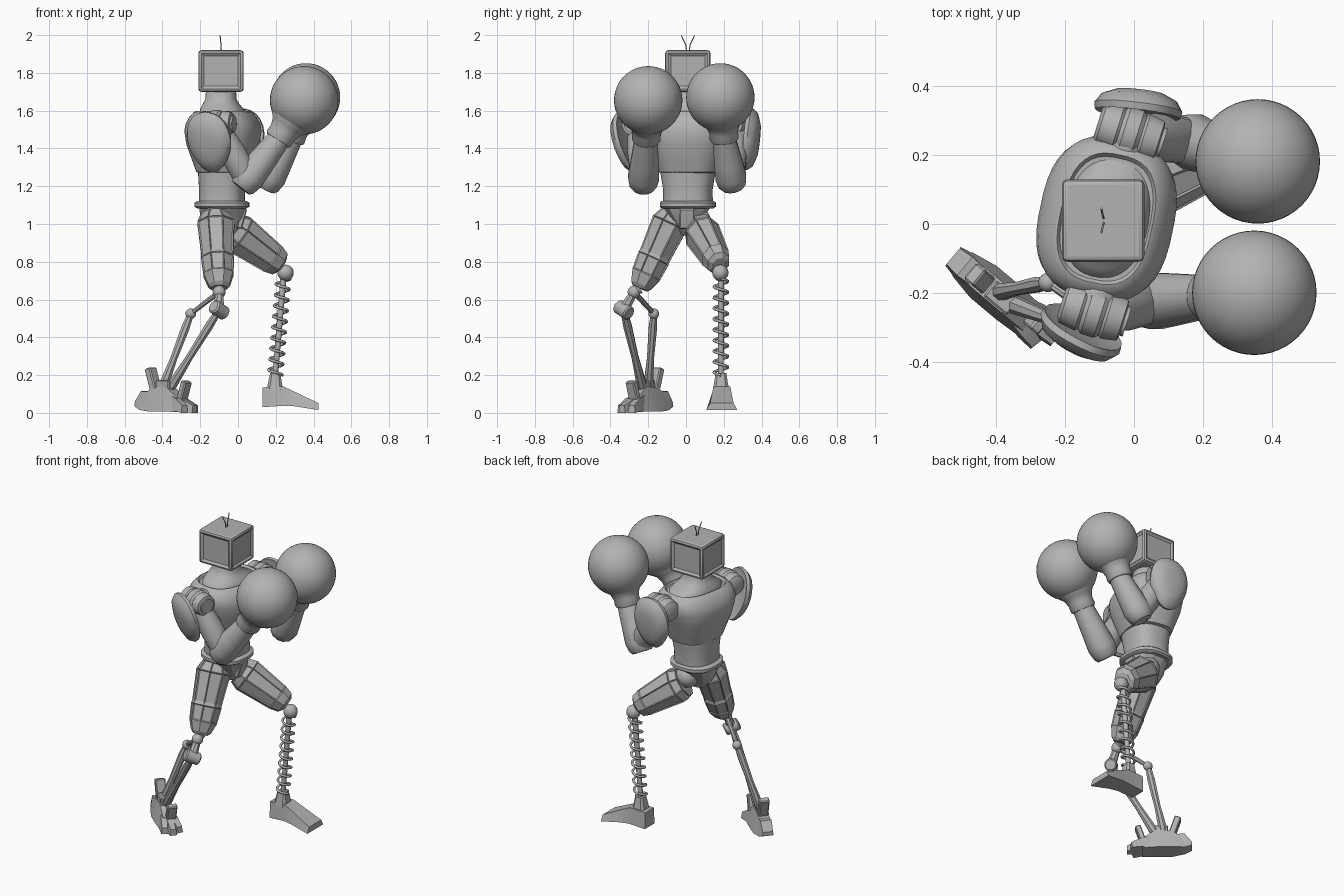
import bpy, bmesh, math
from mathutils import Vector, Matrix

cube = bpy.data.objects.get("Cube")
if cube:
    bpy.data.objects.remove(cube, do_unlink=True)

grey = bpy.data.materials.new("plain_grey")
grey.use_nodes = True
GREY = (0.45, 0.45, 0.45, 1)
grey.diffuse_color = GREY
grey.node_tree.nodes["Principled BSDF"].inputs["Base Color"].default_value = GREY


def shade(obj, angle=35):
    bpy.ops.object.select_all(action='DESELECT')
    obj.select_set(True)
    bpy.context.view_layer.objects.active = obj
    bpy.ops.object.shade_smooth_by_angle(angle=math.radians(angle))


def finish(name, bm, angle=35):
    bmesh.ops.recalc_face_normals(bm, faces=bm.faces[:])
    mesh = bpy.data.meshes.new(name)
    bm.to_mesh(mesh)
    bm.free()
    obj = bpy.data.objects.new(name, mesh)
    bpy.context.collection.objects.link(obj)
    mesh.materials.append(grey)
    shade(obj, angle)
    return obj


def oval(c, u, v, a, b, n, p=2):
    # superellipse ring; p = 2 is an ellipse, higher is boxier
    ring = []
    for i in range(n):
        t = math.tau * (i + 0.5) / n
        cs, sn = math.cos(t), math.sin(t)
        x = math.copysign(abs(cs) ** (2 / p), cs)
        y = math.copysign(abs(sn) ** (2 / p), sn)
        ring.append(c + u * a * x + v * b * y)
    return ring


def skin(name, rings, angle=35, panels=False):
    bm = bmesh.new()
    loops = [[bm.verts.new(p) for p in ring] for ring in rings]
    n = len(loops[0])
    sides = [bm.faces.new((lo[i], lo[(i + 1) % n], hi[(i + 1) % n], hi[i]))
             for lo, hi in zip(loops, loops[1:]) for i in range(n)]
    bm.faces.new(loops[0])
    bm.faces.new(loops[-1])
    bmesh.ops.recalc_face_normals(bm, faces=bm.faces[:])
    if panels:
        big = [f for f in sides if f.calc_area() > 0.004]
        bmesh.ops.inset_individual(bm, faces=big, thickness=0.008, depth=-0.005)
    return finish(name, bm, angle)


def limb(name, p0, p1, profile, n=16, flat=1, ref=(0, 1, 0), angle=35, panels=False):
    # tapered body along an axis, profile = (fraction, radius)
    p0, p1 = Vector(p0), Vector(p1)
    d = (p1 - p0).normalized()
    u = d.cross(Vector(ref)).normalized()
    v = d.cross(u)
    return skin(name, [oval(p0.lerp(p1, t), u, v, r, r * flat, n) for t, r in profile], angle, panels)


def stack(name, levels, yaw=0, n=40, p=2.5, angle=35):
    # horizontal rings, levels = (x, y, z, half depth, half width)
    m = Matrix.Rotation(math.radians(yaw), 3, 'Z')
    u, v = m @ Vector((1, 0, 0)), m @ Vector((0, 1, 0))
    return skin(name, [oval(Vector(l[:3]), u, v, l[3], l[4], n, p) for l in levels], angle)


def ball(name, c, r, seg=24):
    bm = bmesh.new()
    bmesh.ops.create_uvsphere(bm, u_segments=seg, v_segments=seg // 2, radius=r)
    bmesh.ops.translate(bm, vec=Vector(c), verts=bm.verts)
    return finish(name, bm, 60)


def box(name, c, size, yaw=0, tilt=0, bevel=0.006):
    bm = bmesh.new()
    bmesh.ops.create_cube(bm, size=1)
    bmesh.ops.scale(bm, vec=Vector(size), verts=bm.verts)
    bmesh.ops.bevel(bm, geom=bm.edges[:], offset=bevel, segments=1, affect='EDGES')
    rot = Matrix.Rotation(math.radians(yaw), 4, 'Z') @ Matrix.Rotation(math.radians(tilt), 4, 'Y')
    bmesh.ops.transform(bm, matrix=Matrix.Translation(c) @ rot, verts=bm.verts)
    return finish(name, bm, 20)


def wire(name, pts, r):
    cu = bpy.data.curves.new(name, 'CURVE')
    cu.dimensions, cu.bevel_depth, cu.bevel_resolution = '3D', r, 2
    cu.use_fill_caps = True
    sp = cu.splines.new('POLY')
    sp.points.add(len(pts) - 1)
    for q, p in zip(sp.points, pts):
        q.co = (*p, 1)
    cu.materials.append(grey)
    obj = bpy.data.objects.new(name, cu)
    bpy.context.collection.objects.link(obj)
    bpy.ops.object.select_all(action='DESELECT')
    obj.select_set(True)
    bpy.context.view_layer.objects.active = obj
    bpy.ops.object.convert(target='MESH')
    shade(bpy.context.view_layer.objects.active, 50)


def foot(name, origin, yaw, sections):
    # sections = (forward, bottom, top, half width below, half width above)
    m = Matrix.Rotation(math.radians(yaw), 3, 'Z')
    rings = [[Vector(origin) + m @ Vector(q) for q in
              ((f, -wb, lo), (f, wb, lo), (f, wt, hi), (f, -wt, hi))]
             for f, lo, hi, wb, wt in sections]
    return skin(name, rings, 20)


# Head: chamfered box with a shallow mitred panel on every side
bm = bmesh.new()
bmesh.ops.create_cube(bm, size=1)
bmesh.ops.scale(bm, vec=(0.24, 0.24, 0.22), verts=bm.verts)
bmesh.ops.bevel(bm, geom=bm.edges[:], offset=0.016, segments=2, profile=0.5, affect='EDGES')
bmesh.ops.recalc_face_normals(bm, faces=bm.faces[:])
walls = [f for f in bm.faces if f.calc_area() > 0.02 and abs(f.normal.z) < 0.1]
bmesh.ops.inset_individual(bm, faces=walls, thickness=0.02, depth=-0.01)
bmesh.ops.translate(bm, vec=(-0.09, 0.01, 1.81), verts=bm.verts)
finish("head", bm, 20)
for s, side in ((1, "left"), (-1, "right")):
    wire(side + "_antenna", [(-0.088, 0.01 + s * 0.006, 1.91), (-0.09, 0.01 + s * 0.012, 1.95),
                             (-0.095, 0.01 + s * 0.035, 1.998)], 0.003)

# Torso
C = (-0.08, 0.015)
stack("neck", [(*C, 1.56, 0.125, 0.178), (*C, 1.585, 0.122, 0.172), (-0.085, 0.01, 1.61, 0.112, 0.14),
               (-0.09, 0.01, 1.635, 0.095, 0.103), (-0.09, 0.01, 1.66, 0.082, 0.083),
               (-0.09, 0.01, 1.72, 0.078, 0.078)], -11, p=2.3)
stack("chest", [(*C, 1.27, 0.12, 0.14), (*C, 1.275, 0.135, 0.158), (*C, 1.34, 0.158, 0.18),
                (*C, 1.42, 0.186, 0.207), (*C, 1.49, 0.196, 0.23), (*C, 1.53, 0.188, 0.238),
                (*C, 1.565, 0.168, 0.228), (*C, 1.592, 0.145, 0.203), (*C, 1.597, 0.135, 0.19),
                (*C, 1.585, 0.127, 0.18)], -12, p=2.7)
stack("abdomen", [(-0.085, 0.01, 1.1, 0.122, 0.132), (-0.085, 0.01, 1.18, 0.12, 0.13),
                  (-0.08, 0.01, 1.3, 0.132, 0.15)], -6)
stack("belt", [(-0.085, 0.01, 1.083, 0.132, 0.138), (-0.085, 0.01, 1.092, 0.146, 0.149),
               (-0.085, 0.01, 1.112, 0.146, 0.149), (-0.085, 0.01, 1.122, 0.13, 0.137)])
stack("pelvis", [(-0.085, 0.005, 0.94, 0.05, 0.03), (-0.085, 0.005, 0.97, 0.085, 0.042),
                 (-0.085, 0.005, 1.03, 0.115, 0.085), (-0.085, 0.005, 1.09, 0.125, 0.13)], n=12, angle=20)
box("crotch_plate", (0.02, 0.005, 1.03), (0.03, 0.08, 0.11), tilt=15)

# Arms, shoulder plates and round gloves
ARMS = {
    "right": dict(sh=(-0.115, -0.255, 1.53), el=(0.05, -0.225, 1.235), wr=(0.225, -0.21, 1.46),
                  gl=(0.35, -0.2, 1.655), pc=(-0.145, -0.295, 1.437), out=(-0.45, -0.86, -0.27)),
    "left": dict(sh=(-0.01, 0.265, 1.53), el=(0.165, 0.24, 1.235), wr=(0.285, 0.2, 1.46),
                 gl=(0.36, 0.182, 1.67), pc=(0.01, 0.318, 1.45), out=(0.12, 1, -0.1)),
}
for side, a in ARMS.items():
    sh, el, wr, gl = (Vector(a[k]) for k in ("sh", "el", "wr", "gl"))
    inner = Vector((-0.08, 0.015, 1.49))
    limb(side + "_shoulder_socket", sh.lerp(inner, 0.4), sh, [(0, 0.06), (0.6, 0.068), (1, 0.062)])
    hub = Vector((0.095, -0.03, 0))
    limb(side + "_shoulder_joint", sh - hub, sh + hub,
         [(0, 0.045), (0.05, 0.062), (0.3, 0.07), (0.34, 0.064), (0.4, 0.074), (0.6, 0.074),
          (0.66, 0.064), (0.7, 0.07), (0.93, 0.062), (0.95, 0.045), (1, 0.045)], 24)
    limb(side + "_upper_arm", sh, el, [(0, 0.05), (0.2, 0.062), (0.5, 0.072), (0.85, 0.068), (1, 0.062)])
    limb(side + "_forearm", el - (wr - el) * 0.2, wr,
         [(0, 0.058), (0.06, 0.074), (0.22, 0.085), (0.5, 0.077), (1, 0.062)], 12, angle=40)
    limb(side + "_glove_cuff", wr.lerp(el, 0.08), gl,
         [(0, 0.07), (0.05, 0.077), (0.2, 0.076), (0.35, 0.09), (0.5, 0.125), (0.65, 0.13)], 32, angle=50)
    ball(side + "_glove", gl, 0.181, 48)
    # Curved shell over the outer arm, narrower towards its lower end
    out = Vector(a["out"]).normalized()
    u = out.cross(Vector((0, 0, 1))).normalized()
    v = u.cross(out)
    pc = Vector(a["pc"])
    shell = [oval(pc + out * h, u, v, 0.13 * k, 0.165 * k, 24, 2.3)
             for h, k in ((0.012, 0.7), (0, 0.97), (0.02, 1), (0.048, 0.86), (0.066, 0.55), (0.07, 0.2))]
    for ring in shell:
        for p in ring:
            drop = max(0, -(p - pc).dot(v)) / 0.165
            p -= u * (p - pc).dot(u) * 0.3 * drop
    skin(side + "_shoulder_plate", shell, 40)

# Thighs with sunken panels
RH, RK = Vector((-0.12, -0.06, 1.06)), Vector((-0.1, -0.245, 0.66))
limb("right_thigh", RH, RK, [(0, 0.075), (0.14, 0.105), (0.6, 0.09), (0.75, 0.075)], 8, panels=True, angle=20)
limb("right_thigh_cuff", RH, RK, [(0.55, 0.085), (0.6, 0.094), (0.82, 0.085), (0.96, 0.062), (1, 0.045)],
     8, panels=True, angle=20)
LH, LK = Vector((-0.035, 0.07, 0.975)), Vector((0.23, 0.178, 0.783))
limb("left_thigh", LH, LK, [(0, 0.095), (0.15, 0.115), (0.8, 0.09), (0.95, 0.074), (1, 0.045)],
     8, flat=0.86, panels=True, angle=20)
for side, c in (("right", (-0.12, -0.07, 1.02)), ("left", (-0.055, 0.06, 1.015))):
    ball(side + "_hip_joint", c, 0.072)

# Right lower leg: two struts on ball joints
knee, j1, j2, ankle = (Vector(p) for p in
                       ((-0.1, -0.275, 0.64), (-0.1, -0.33, 0.545), (-0.25, -0.17, 0.525), (-0.4, -0.2, 0.13)))
ball("right_knee", knee, 0.034)
ball("right_rear_joint", j2, 0.028)
limb("right_knee_pin", RK, knee, [(0, 0.03), (1, 0.02)])
limb("right_knee_link", knee, j1, [(0, 0.022), (1, 0.03)], 8)
side_axis = Vector((0.03, 0.03, -0.02))
limb("right_front_joint", j1 - side_axis, j1 + side_axis,
     [(0, 0.03), (0.08, 0.038), (0.92, 0.038), (1, 0.03)])
limb("right_brace", knee, j2, [(0, 0.015), (1, 0.013)], 8)
shin_profile = [(0, 0.018), (0.2, 0.024), (0.6, 0.02), (0.95, 0.028), (1, 0.022)]
limb("right_front_shin", j1, ankle + Vector((0.04, -0.03, 0)), shin_profile, 8)
limb("right_rear_shin", j2, ankle, shin_profile, 8)

# Right foot: jointed body, splayed toes, heel and upright fins
base = (-0.4, -0.2, 0)
foot("right_foot", base, -40, [(-0.13, 0.02, 0.08, 0.045, 0.03), (-0.05, 0.008, 0.13, 0.06, 0.035),
                               (0.05, 0.008, 0.14, 0.06, 0.035), (0.13, 0.005, 0.08, 0.055, 0.035)])
for name, yaw, reach in (("inner", -26, 0.2), ("middle", -39, 0.22), ("outer", -52, 0.19)):
    foot("right_toe_" + name, base, yaw, [(0.07, 0.015, 0.1, 0.028, 0.02), (0.14, 0.01, 0.075, 0.03, 0.02),
                                          (reach, 0, 0.04, 0.022, 0.016)])
foot("right_heel", base, 140, [(0.06, 0.008, 0.11, 0.05, 0.03), (0.12, 0.015, 0.115, 0.045, 0.035),
                               (0.165, 0.035, 0.06, 0.035, 0.03)])
box("right_heel_fin", (-0.447, -0.16, 0.17), (0.04, 0.06, 0.14), -40, -18)
box("right_ankle_block", (-0.385, -0.215, 0.14), (0.09, 0.06, 0.07), -40)
box("right_instep_fin", (-0.285, -0.28, 0.115), (0.035, 0.06, 0.11), -40, 18)

# Left lower leg: coil spring around a rod
top, low = Vector((0.24, 0.185, 0.71)), Vector((0.197, 0.185, 0.2))
ball("left_knee", (0.252, 0.182, 0.742), 0.043)
limb("left_knee_collar", (0.25, 0.182, 0.73), top, [(0, 0.034), (1, 0.026)])
limb("left_spring_rod", top, low, [(0, 0.017), (1, 0.015)], 12)
coil = []
for i in range(9 * 18 + 1):
    t = math.tau * i / 18
    coil.append(top.lerp(low, i / 162) + Vector((math.cos(t), math.sin(t), 0)) * 0.037)
wire("left_spring", coil, 0.0075)

# Left foot
foot("left_foot", (0.13, 0.19, 0), 0,
     [(0, 0.03, 0.135, 0.05, 0.045), (0.11, 0.038, 0.14, 0.054, 0.045),
      (0.17, 0.035, 0.112, 0.064, 0.05), (0.295, 0.015, 0.052, 0.082, 0.062)])
stack("left_ankle_block", [(0.195, 0.185, 0.12, 0.045, 0.045), (0.196, 0.185, 0.17, 0.036, 0.036),
                           (0.197, 0.185, 0.21, 0.028, 0.03)], n=8, p=4, angle=20)
